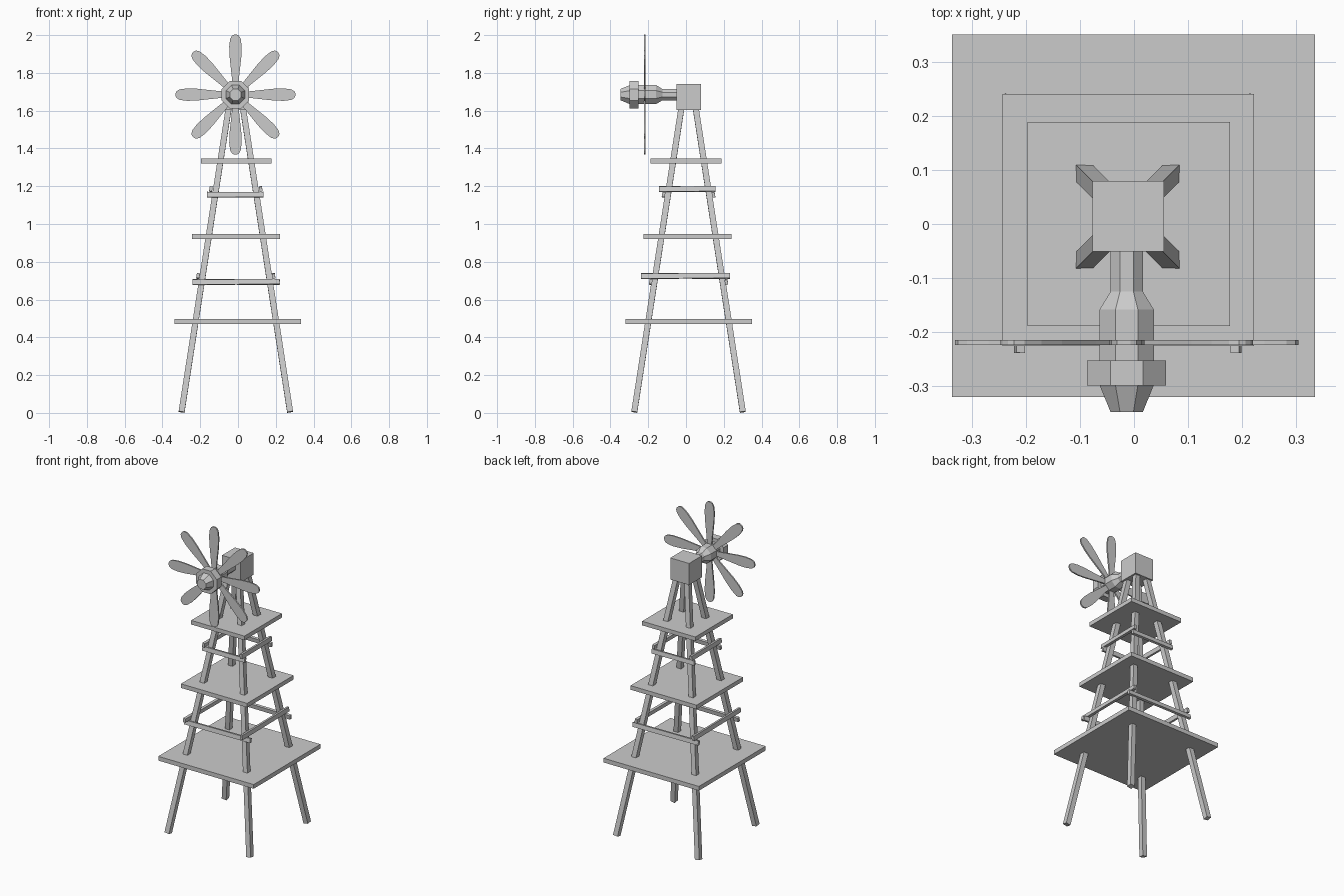
import bpy, bmesh, math
from mathutils import Matrix, Vector

if "Cube" in bpy.data.objects:
    bpy.data.objects.remove(bpy.data.objects["Cube"])

CX, CY = -0.0115, 0.0135      # tower axis
SLOPE = 0.155                 # inward lean of the legs


def finish(name, bm):
    bmesh.ops.recalc_face_normals(bm, faces=bm.faces)
    me = bpy.data.meshes.new(name)
    bm.to_mesh(me)
    bm.free()
    ob = bpy.data.objects.new(name, me)
    bpy.context.collection.objects.link(ob)
    return ob


def loft(name, rings):
    """Skin closed rings of equal length and cap both ends."""
    bm = bmesh.new()
    vs = [[bm.verts.new(p) for p in r] for r in rings]
    n = len(vs[0])
    for a, b in zip(vs, vs[1:]):
        for i in range(n):
            j = (i + 1) % n
            bm.faces.new((a[i], a[j], b[j], b[i]))
    bm.faces.new(vs[0])
    bm.faces.new(vs[-1])
    return finish(name, bm)


def box(name, x0, x1, y0, y1, z0, z1, tilt=0, axis='X'):
    bm = bmesh.new()
    size = Matrix.Diagonal((x1 - x0, y1 - y0, z1 - z0, 1))
    bmesh.ops.create_cube(bm, size=1, matrix=Matrix.Rotation(tilt, 4, axis) @ size)
    ob = finish(name, bm)
    ob.location = ((x0 + x1) / 2, (y0 + y1) / 2, (z0 + z1) / 2)
    return ob


# Platforms
box("lower_platform", -0.336, 0.334, -0.32, 0.35, 0.47, 0.497)
box("middle_platform", -0.243, 0.222, -0.225, 0.24, 0.92, 0.946)
box("upper_platform", -0.197, 0.177, -0.188, 0.188, 1.321, 1.347)

# Four leaning square legs, ends cut square to the leg
H = 0.0155
for sx in (-1, 1):
    for sy in (-1, 1):
        rings = []
        for z in (0.005, 1.63):
            off = 0.288 - SLOPE * z
            rings.append([(CX + sx * (off + dx), CY + sy * (off + dy),
                           z + SLOPE * (dx + dy))
                          for dx, dy in ((-H, -H), (H, -H), (H, H), (-H, H))])
        loft(f"leg_{'left' if sx < 0 else 'right'}_{'front' if sy < 0 else 'back'}", rings)

# Brace bars nailed outside the legs: x bars front/back, y bars left/right
T, HH = 0.008, 0.0135
for level, zx, zy, off, xa, xb, ya, yb in (
        ("upper", 1.155, 1.185, 0.132, -0.163, 0.135, -0.143, 0.157),
        ("lower", 0.693, 0.725, 0.200, -0.241, 0.221, -0.238, 0.234)):
    for s, side in ((-1, "front"), (1, "back")):
        y = CY + s * off
        bar = box(f"{level}_brace_{side}", xa, xb, y - T, y + T, zx - HH, zx + HH,
                  s * SLOPE, 'X')
        bar.rotation_euler.y = s * 0.008
    for s, side in ((-1, "left"), (1, "right")):
        x = CX + s * off
        bar = box(f"{level}_brace_{side}", x - T, x + T, ya, yb, zy - HH, zy + HH,
                  -s * SLOPE, 'Y')
        bar.rotation_euler.x = s * 0.008

# Head box on top of the legs
box("head_box", -0.077, 0.055, -0.051, 0.079, 1.603, 1.74)

# Octagonal shaft, hub, collar and nose: (y, half width across flats)
RX, RZ = -0.0135, 1.685
profile = [(0.0, 0.03), (-0.125, 0.03), (-0.158, 0.05), (-0.252, 0.05), (-0.252, 0.073),
           (-0.298, 0.073), (-0.298, 0.05), (-0.347, 0.03)]
rings = []
for y, a in profile:
    r = a / math.cos(math.pi / 8)
    rings.append([(RX + r * math.cos((i + 0.5) * math.pi / 4), y,
                   RZ + r * math.sin((i + 0.5) * math.pi / 4)) for i in range(8)])
loft("rotor_hub", rings)

# Eight flat paddle blades
outline = [(0.035, 0.014), (0.1, 0.020), (0.2, 0.031), (0.255, 0.033),
           (0.295, 0.028), (0.312, 0.018), (0.317, 0.007)]
outline += [(r, -w) for r, w in reversed(outline)]
for k in range(8):
    spin = Matrix.Translation((RX, -0.219, RZ)) @ Matrix.Rotation(k * math.pi / 4, 4, 'Y')
    loft(f"blade_{k + 1}", [[spin @ Vector((w, y, r)) for r, w in outline]
                            for y in (-0.0045, 0.0045)])
